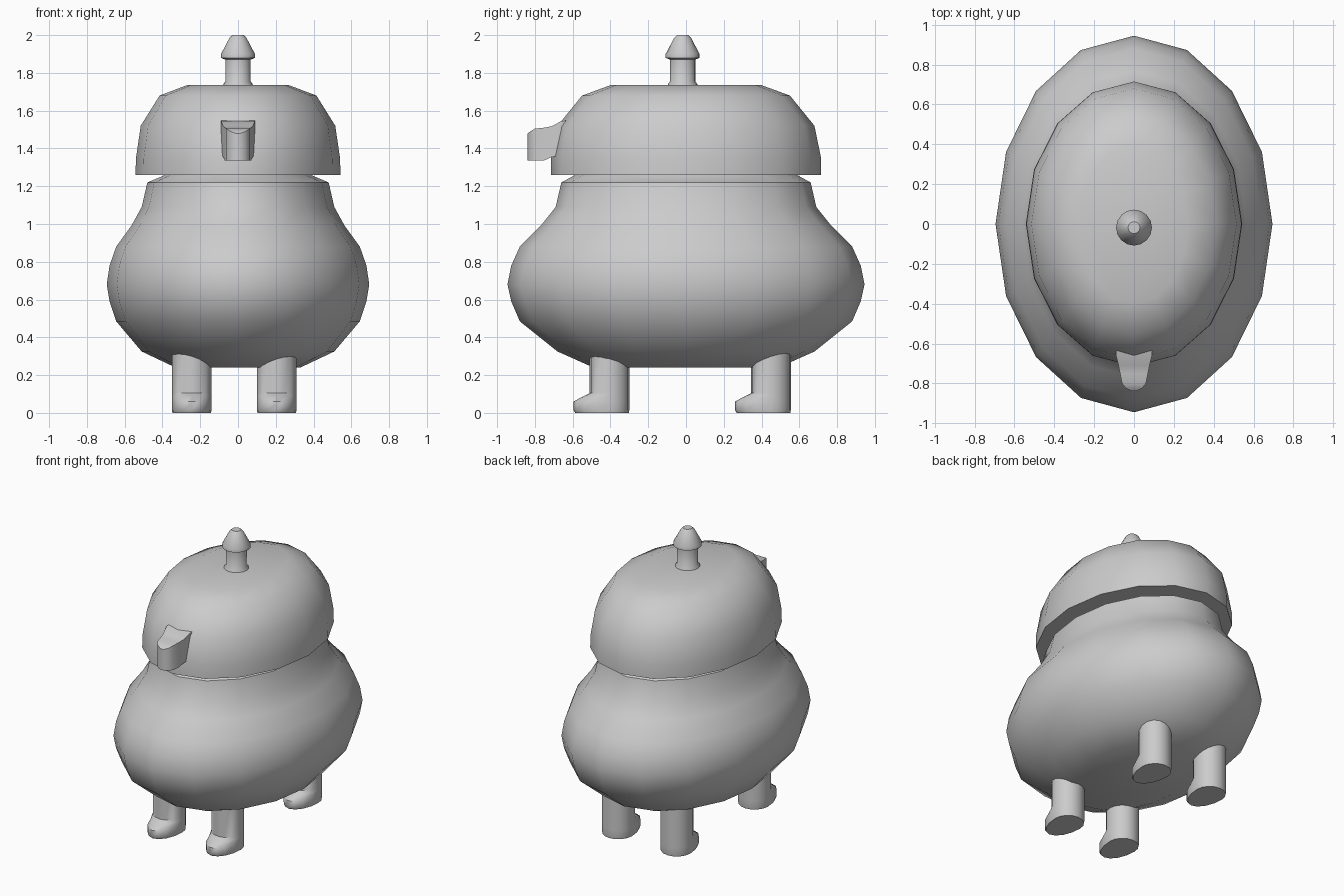
import bpy, bmesh
from math import sin, cos, pi, radians

cube = bpy.data.objects.get("Cube")
if cube:
    bpy.data.objects.remove(cube, do_unlink=True)

grey = bpy.data.materials.new("plain grey")
grey.use_nodes = True
GREY = (0.6, 0.6, 0.6, 1)
grey.diffuse_color = GREY
grey.node_tree.nodes["Principled BSDF"].inputs["Base Color"].default_value = GREY


def loft(name, rings, angle=45):
    """Skin a list of equal-sized point rings and cap both ends."""
    bm = bmesh.new()
    loops = [[bm.verts.new(p) for p in ring] for ring in rings]
    for a, b in zip(loops, loops[1:]):
        for i in range(len(a)):
            j = (i + 1) % len(a)
            bm.faces.new((a[i], a[j], b[j], b[i]))
    bm.faces.new(loops[0][::-1])
    bm.faces.new(loops[-1])
    bmesh.ops.recalc_face_normals(bm, faces=bm.faces)
    mesh = bpy.data.meshes.new(name)
    bm.to_mesh(mesh)
    bm.free()
    mesh.materials.append(grey)
    obj = bpy.data.objects.new(name, mesh)
    bpy.context.collection.objects.link(obj)
    bpy.ops.object.select_all(action='DESELECT')
    obj.select_set(True)
    bpy.context.view_layer.objects.active = obj
    bpy.ops.object.shade_smooth_by_angle(angle=radians(angle))
    return obj


def ellipse(rx, ry, z, cx=0, cy=0, n=16):
    return [(cx + rx * cos(2 * pi * i / n), cy + ry * sin(2 * pi * i / n), z)
            for i in range(n)]


# Oval pot body: x radius, y radius, height
body = [(.33, .49, .24), (.51, .68, .325), (.645, .88, .485), (.68, .925, .59),
        (.695, .945, .68), (.68, .925, .78), (.645, .88, .88), (.565, .77, .99),
        (.51, .69, 1.09), (.48, .66, 1.22), (.39, .59, 1.258), (.36, .54, 1.3)]
loft("body", [ellipse(*p) for p in body])

# Domed lid with a flat underside
lid = [(.543, .715, 1.26), (.54, .715, 1.35), (.515, .68, 1.52),
       (.415, .55, 1.68), (.27, .40, 1.735)]
loft("lid", [ellipse(*p) for p in lid])

# Knob on the lid
knob = [(.08, 1.72), (.078, 1.74), (.067, 1.755), (.067, 1.87), (.09, 1.88),
        (.09, 1.9), (.045, 1.985), (.03, 2.0)]
loft("knob", [ellipse(r, r, z, cy=-.018) for r, z in knob])

# Short beak on the front of the lid: y, half width, bottom, top
beak = [(-.5, .095, 1.36, 1.56), (-.66, .09, 1.36, 1.545), (-.71, .078, 1.355, 1.518),
        (-.75, .07, 1.337, 1.51), (-.80, .06, 1.335, 1.505),
        (-.825, .04, 1.335, 1.49), (-.838, .012, 1.335, 1.48)]
loft("beak", [[(-w, y, b), (w, y, b), (w, y, t), (-w, y, t)]
              for y, w, b, t in beak])


# Legs with a toe pointing forward
def leg(name, cx, cy):
    rings = []
    for grow, toe, z in [(.97, .082, 0), (1, .086, .015), (1, .086, .06),
                         (1, .03, .09), (1, 0, .105), (1, 0, .36)]:
        ring = ellipse(.105 * grow, .105 * grow, z, cx, cy)
        rings.append([(x, y - toe * max(0, (cy - y) / .105), h) for x, y, h in ring])
    loft(name, rings, 50)


for side, x in (("right", -.245), ("left", .205)):
    for end, y in (("front", -.405), ("back", .45)):
        leg(f"{end}_{side}_leg", x, y)
